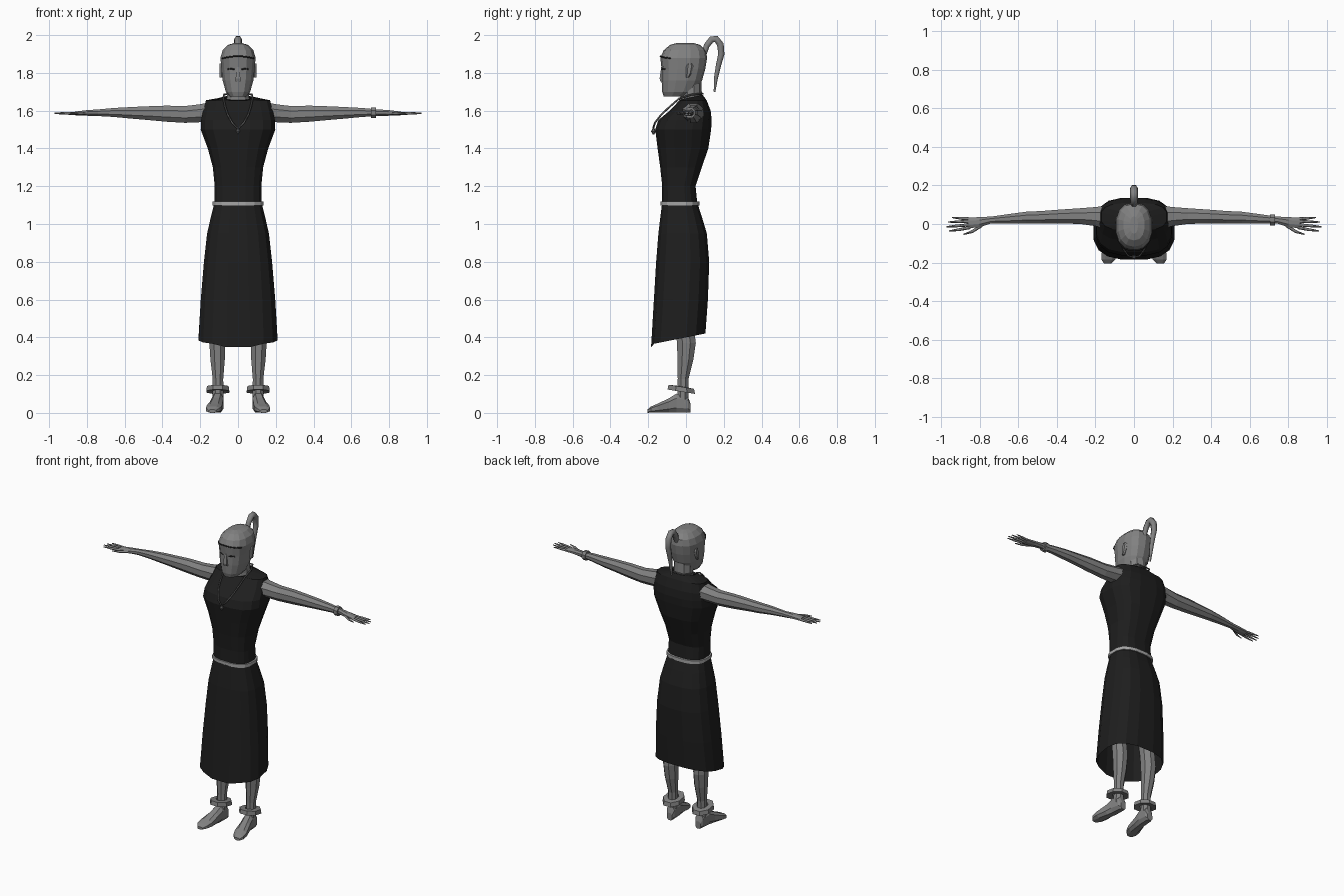
import bpy, bmesh, math
from mathutils import Vector


def material(name, v):
    m = bpy.data.materials.new(name)
    m.diffuse_color = (v, v, v, 1)
    return m


SKIN = material("grey skin", 0.22)
CLOTH = material("black cloth", 0.013)
METAL = material("pale metal", 0.38)
CHAIN = material("dark metal", 0.12)
INK = material("dark brow", 0.02)


def oval(axis, at, lo_hi_u, lo_hi_v, n=10, e=1.0, slope=0.0):
    """Rounded-box ring across an axis, from its limits in the other two axes."""
    (u0, u1), (v0, v1) = lo_hi_u, lo_hi_v
    pts = []
    for i in range(n):
        a = 2 * math.pi * (i + 0.5) / n
        c, s = math.cos(a), math.sin(a)
        u = (u0 + u1) / 2 + (u1 - u0) / 2 * math.copysign(abs(c) ** e, c)
        v = (v0 + v1) / 2 + (v1 - v0) / 2 * math.copysign(abs(s) ** e, s)
        pts.append({"x": (at, u, v), "y": (u, at, v), "z": (u, v, at + slope * v)}[axis])
    return pts


def loft(name, rings, mat, caps=True, closed=False):
    bm = bmesh.new()
    rows = [[bm.verts.new(p) for p in r] for r in rings]
    n = len(rows[0])
    pairs = list(zip(rows, rows[1:])) + ([(rows[-1], rows[0])] if closed else [])
    for a, b in pairs:
        for i in range(n):
            bm.faces.new((a[i], a[(i + 1) % n], b[(i + 1) % n], b[i]))
    if caps and not closed:
        bm.faces.new(rows[0])
        bm.faces.new(rows[-1])
    bmesh.ops.recalc_face_normals(bm, faces=bm.faces)
    me = bpy.data.meshes.new(name)
    bm.to_mesh(me)
    bm.free()
    me.materials.append(mat)
    ob = bpy.data.objects.new(name, me)
    bpy.context.collection.objects.link(ob)
    return ob


def tube(name, pts, r, mat, radii=None, cyclic=False, res=1):
    cu = bpy.data.curves.new(name, "CURVE")
    cu.dimensions = "3D"
    cu.bevel_depth, cu.bevel_resolution, cu.use_fill_caps = r, res, True
    sp = cu.splines.new("POLY")
    sp.points.add(len(pts) - 1)
    for i, p in enumerate(pts):
        sp.points[i].co = (*p, 1)
        sp.points[i].radius = radii[i] if radii else 1
    sp.use_cyclic_u = cyclic
    cu.materials.append(mat)
    ob = bpy.data.objects.new(name, cu)
    bpy.context.collection.objects.link(ob)
    return ob


def upright(rows, n, e, slope=0.0):
    # rows: height, half width, front y, back y
    return [oval("z", z, (-w, w), (f, b), n, e, slope) for z, w, f, b in rows]


# Skirt, with the hem dipping at the front
skirt = upright([(0.40, 0.212, -0.187, 0.105), (0.60, 0.20, -0.172, 0.118),
                 (0.80, 0.183, -0.16, 0.125), (0.95, 0.166, -0.148, 0.112),
                 (1.04, 0.145, -0.137, 0.085), (1.11, 0.127, -0.128, 0.062)], 16, 0.75)
skirt[0] = [(x, y, z + 0.2 * y - (0.015 if y < -0.1 and abs(x) < 0.1 else 0)) for x, y, z in skirt[0]]
loft("skirt", skirt, CLOTH, caps=False)

# Sleeveless bodice closing in to the neckline
bodice = upright([(1.10, 0.126, -0.128, 0.062), (1.20, 0.125, -0.127, 0.052),
                  (1.30, 0.135, -0.138, 0.085), (1.40, 0.162, -0.152, 0.12),
                  (1.50, 0.200, -0.165, 0.135), (1.55, 0.198, -0.148, 0.138),
                  (1.60, 0.187, -0.088, 0.132), (1.655, 0.172, -0.035, 0.11)], 16, 0.7)
bodice.append(oval("z", 1.665, (-0.072, 0.072), (-0.045, 0.09), 16, 0.9, 0.2))
loft("bodice", bodice, CLOTH, caps=False)

# Belt
belt = [[(x, y, z) for x, y, z in oval("z", z, (-w, w), (f, b), 16, 0.75)]
        for z, w, f, b in [(1.098, 0.137, -0.137, 0.073), (1.119, 0.137, -0.137, 0.073),
                           (1.119, 0.12, -0.12, 0.056), (1.098, 0.12, -0.12, 0.056)]]
loft("belt", belt, METAL, closed=True)

# Neck and head
loft("neck", upright([(1.60, 0.075, -0.03, 0.09), (1.67, 0.062, -0.03, 0.085),
                      (1.77, 0.06, -0.04, 0.08)], 10, 1), SKIN)
loft("head", upright([(1.674, 0.045, -0.118, 0.0), (1.70, 0.066, -0.126, 0.05),
                      (1.76, 0.083, -0.129, 0.085), (1.82, 0.09, -0.129, 0.102),
                      (1.88, 0.095, -0.136, 0.112), (1.92, 0.083, -0.118, 0.105),
                      (1.948, 0.055, -0.085, 0.075), (1.958, 0.02, -0.05, 0.04)], 14, 0.85), SKIN)
loft("nose", [oval("z", z, (-w, w), (f, -0.115), 4) for z, w, f in
              [(1.755, 0.02, -0.139), (1.77, 0.018, -0.144), (1.83, 0.009, -0.134)]], SKIN)


def face_y(x, w, front, back):
    p = 2 / 0.85
    return (front + back) / 2 - (back - front) / 2 * (1 - (abs(x) / w) ** p) ** (1 / p)


# Brow line and eyes
brow = [(x, face_y(x, 0.095, -0.136, 0.112) - 0.001, 1.888 - 1.6 * x * x)
        for x in [-0.084 + 0.021 * i for i in range(9)]]
tube("brow", brow, 0.004, INK, res=0)
for s, side in ((-1, "right"), (1, "left")):
    tube(side + "_eye", [(s * x, face_y(x, 0.09, -0.129, 0.102) + 0.001, z)
                         for x, z in ((0.02, 1.818), (0.037, 1.823), (0.055, 1.82))], 0.004, INK, res=0)
    loft(side + "_ear", [oval("z", z, (s * 0.088 - 0.01, s * 0.088 + 0.01), (a, b), 6) for z, a, b in
                         [(1.775, 0.0, 0.015), (1.80, 0.0, 0.03), (1.835, 0.0, 0.04), (1.85, 0.01, 0.03)]], SKIN)

# Ponytail
tail = [(0.095, 1.90), (0.11, 1.945), (0.135, 1.977), (0.16, 1.98), (0.182, 1.95),
        (0.187, 1.90), (0.172, 1.84), (0.158, 1.77), (0.151, 1.70)]
tube("ponytail", [(0, y, z) for y, z in tail], 0.02, SKIN,
     [0.8, 0.9, 1, 1, 1.05, 0.95, 0.8, 0.6, 0.25])

# Necklace with pendant
half = [(0.045, 0.09, 1.69), (0.075, 0.03, 1.685), (0.077, -0.035, 1.665), (0.068, -0.085, 1.622),
        (0.055, -0.13, 1.58), (0.03, -0.165, 1.535)]
tube("necklace", half + [(0, -0.174, 1.505)] + [(-x, y, z) for x, y, z in half[::-1]],
     0.005, CHAIN, cyclic=True, res=0)
loft("pendant", [oval("z", z, (-w, w), (-0.172 - w, -0.172 + w), 6) for z, w in
                 [(1.475, 0.004), (1.49, 0.013), (1.508, 0.004)]], CHAIN)

# Arms: x, y limits, z limits
ARM = [(0.14, -0.03, 0.10, 1.535, 1.65), (0.20, -0.015, 0.092, 1.535, 1.638),
       (0.28, -0.003, 0.085, 1.532, 1.628), (0.38, 0.0, 0.078, 1.538, 1.63),
       (0.48, 0.0, 0.07, 1.548, 1.626), (0.56, 0.0, 0.066, 1.555, 1.622),
       (0.66, 0.0, 0.052, 1.565, 1.616), (0.74, 0.002, 0.04, 1.57, 1.608),
       (0.80, -0.018, 0.038, 1.572, 1.604), (0.86, -0.025, 0.035, 1.574, 1.596)]
FINGERS = [((0.85, -0.018), (0.91, -0.03), (0.96, -0.036)), ((0.85, -0.004), (0.92, -0.010), (0.972, -0.014)),
           ((0.85, 0.012), (0.91, 0.012), (0.965, 0.01)), ((0.85, 0.026), (0.90, 0.03), (0.945, 0.034)),
           ((0.79, -0.008), (0.84, -0.04), (0.885, -0.054))]
NAMES = ["index", "middle", "ring", "little", "thumb"]
# Legs: z, half width, centre x, y limits
LEG = [(0.05, 0.032, 0.106, -0.05, 0.015), (0.18, 0.03, 0.106, -0.046, 0.016),
       (0.28, 0.041, 0.108, -0.048, 0.042), (0.37, 0.045, 0.11, -0.052, 0.056),
       (0.46, 0.044, 0.11, -0.06, 0.045), (0.70, 0.062, 0.10, -0.085, 0.06),
       (0.95, 0.07, 0.078, -0.1, 0.08)]
# Feet: y, centre x, half width, top
FOOT = [(0.024, 0.104, 0.02, 0.05), (0.01, 0.105, 0.03, 0.09), (-0.05, 0.108, 0.034, 0.105),
        (-0.09, 0.115, 0.036, 0.08), (-0.15, 0.126, 0.044, 0.05), (-0.185, 0.133, 0.038, 0.035),
        (-0.205, 0.136, 0.02, 0.018)]
for s, side in ((-1, "right"), (1, "left")):
    loft(side + "_arm", [oval("x", s * x, (a, b), (c, d), 8) for x, a, b, c, d in ARM], SKIN)
    for nm, path in zip(NAMES, FINGERS):
        tube(f"{side}_{nm}_finger", [(s * x, y, 1.586) for x, y in path], 0.0085, SKIN,
             [1, 0.85, 0.35], res=0)
    loft(side + "_leg", [oval("z", z, (s * c - w, s * c + w), (f, b), 8) for z, w, c, f, b in LEG], SKIN)
    loft(side + "_foot", [oval("y", y, (s * c - w, s * c + w), (0, t), 8, 0.75)
                          for y, c, w, t in FOOT], SKIN)
    # Wide ankle cuff, tilted up towards the toes
    loft(side + "_ankle_cuff", [oval("z", z, (s * 0.107 - w, s * 0.107 + w), (-0.025 - d, -0.025 + d), 8, 1, -0.16)
                                for z, w, d in [(0.108, 0.066, 0.079), (0.134, 0.062, 0.073),
                                                (0.136, 0.03, 0.034), (0.112, 0.03, 0.034)]],
         SKIN, closed=True)

# Bracelet on one wrist
loft("bracelet", [oval("x", x, (0.021 - r, 0.021 + r), (1.589 - r, 1.589 + r), 8)
                  for x, r in [(0.705, 0.031), (0.73, 0.03), (0.73, 0.02), (0.705, 0.02)]], SKIN, closed=True)
